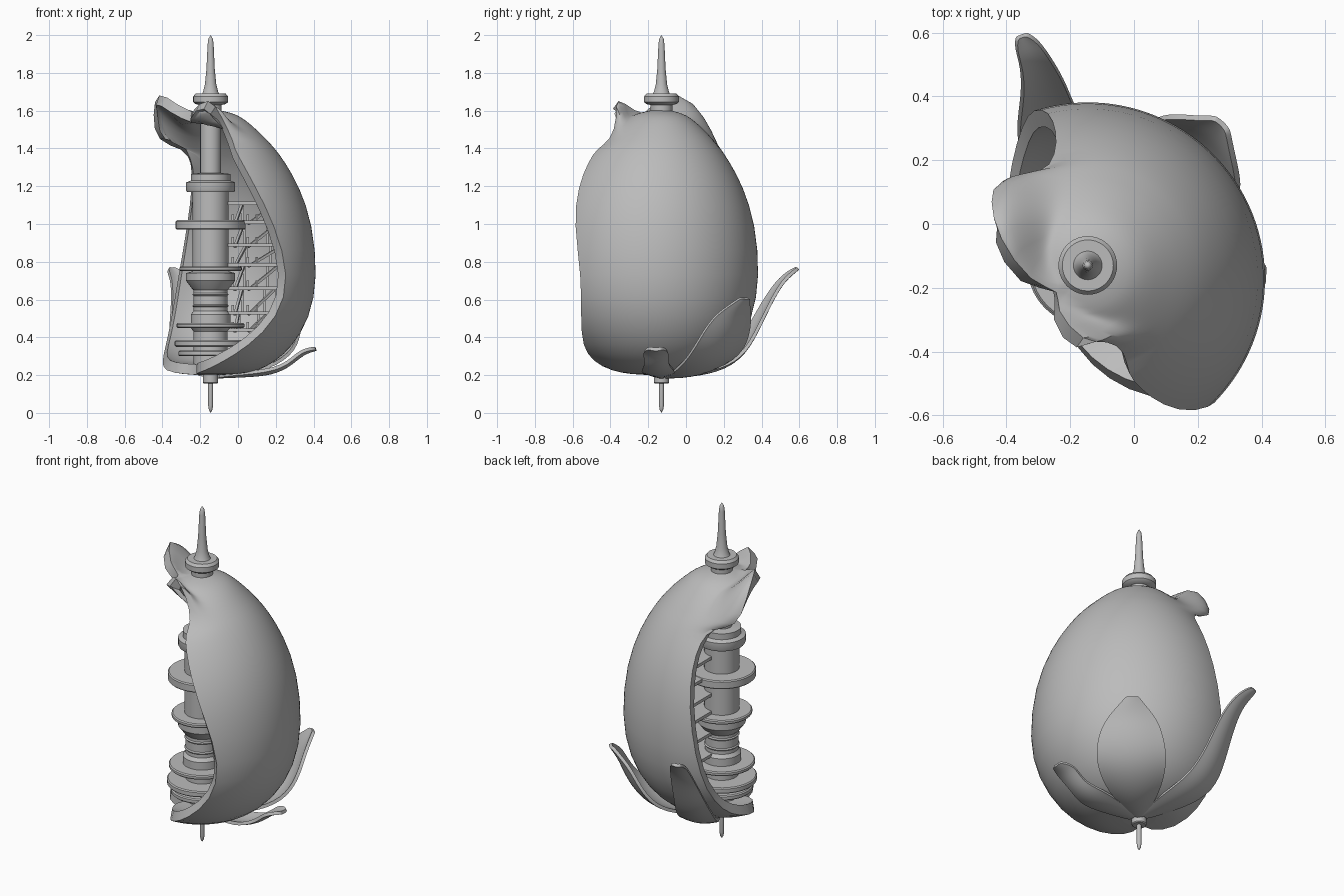
import bpy, bmesh, math
from mathutils import Vector, Matrix

cube = bpy.data.objects.get("Cube")
if cube:
    bpy.data.objects.remove(cube)

AXIS = Vector((-0.145, -0.13, 0))

grey = bpy.data.materials.new("plain grey")
grey.use_nodes = True
grey.diffuse_color = (0.5, 0.5, 0.5, 1)
grey.node_tree.nodes["Principled BSDF"].inputs["Base Color"].default_value = (0.5, 0.5, 0.5, 1)


def polar(radius, degrees, z):
    t = math.radians(degrees)
    return AXIS + Vector((radius * math.cos(t), radius * math.sin(t), z))


def finish(name, bm, subdivide=0, thickness=0, angle=35):
    bmesh.ops.remove_doubles(bm, verts=bm.verts, dist=0.0005)
    mesh = bpy.data.meshes.new(name)
    bm.to_mesh(mesh)
    bm.free()
    obj = bpy.data.objects.new(name, mesh)
    bpy.context.collection.objects.link(obj)
    mesh.materials.append(grey)
    bpy.ops.object.select_all(action="DESELECT")
    obj.select_set(True)
    bpy.context.view_layer.objects.active = obj
    if subdivide:
        obj.modifiers.new("smooth", "SUBSURF").levels = subdivide
    if thickness:
        solid = obj.modifiers.new("thickness", "SOLIDIFY")
        solid.thickness = thickness
        solid.offset = -1
    # Apply the modifiers first so that rims stay sharp
    if subdivide or thickness:
        bpy.ops.object.convert(target="MESH")
    bpy.ops.object.shade_smooth_by_angle(angle=math.radians(angle))


def sheet(name, rows, **options):
    """Skin a grid of points, row by row."""
    bm = bmesh.new()
    grid = [[bm.verts.new(p) for p in row] for row in rows]
    for low, high in zip(grid, grid[1:]):
        for j in range(len(low) - 1):
            bm.faces.new((low[j], low[j + 1], high[j + 1], high[j]))
    finish(name, bm, **options)


def lathe(name, profile, sides=40):
    """Turn (radius, z) points around the core axis."""
    step = 360 / sides
    sheet(name, [[polar(max(r, 0.0001), j * step, z) for j in range(sides + 1)]
                 for r, z in profile])


def disc(name, radius, low, high):
    e = 0.006
    lathe(name, [(0, low), (radius - e, low), (radius, low + e),
                 (radius, high - e), (radius - e, high), (0, high)])


def bar(name, start, end, width):
    direction = end - start
    bm = bmesh.new()
    bmesh.ops.create_cube(bm, size=1)
    place = Matrix.Translation((start + end) / 2) @ direction.to_track_quat("Z", "Y").to_matrix().to_4x4()
    bm.transform(place @ Matrix.Diagonal((width, width, direction.length, 1)))
    finish(name, bm)


# Split shell: height, radius, opening start and end angle
SHELL = [
    (0.20, 0.05, -135, 225), (0.205, 0.15, -125, 210), (0.22, 0.24, -98, 178),
    (0.27, 0.33, -80, 143), (0.35, 0.42, -65, 126), (0.50, 0.51, -50, 115),
    (0.72, 0.55, -45, 109), (1.00, 0.525, -54, 104), (1.20, 0.455, -62, 103),
    (1.33, 0.38, -67, 106), (1.40, 0.33, -70, 116), (1.44, 0.295, -66, 137),
    (1.50, 0.235, -75, 146), (1.55, 0.18, -92, 162), (1.575, 0.14, -130, 200),
    (1.59, 0.10, -135, 225), (1.60, 0.055, -135, 225)]
# Torn edges by shell row: outward and upward curl of the front and back edge
CURL = {
    11: (-0.03, 0, 0.11, -0.01),
    12: (-0.02, 0.06, 0.14, 0.08),
    13: (0.05, 0.14, 0.12, 0.17),
    14: (0.02, 0.01, 0.04, 0.05)}
COLUMNS = 44
shell_rows = []
for i, (z, r, a, b) in enumerate(SHELL):
    front_out, front_up, back_out, back_up = CURL.get(i, (0, 0, 0, 0))
    row = []
    for j in range(COLUMNS + 1):
        t = a + (b - a) * j / COLUMNS
        front = math.exp(-((t - a) / 16) ** 2)
        back = math.exp(-((t - b) / 20) ** 2)
        radius = r * (1.03 - 0.08 * math.sin(math.radians(t))) + front_out * front + back_out * back
        row.append(polar(radius, t, z + front_up * front + back_up * back))
    shell_rows.append(row)
sheet("split_shell", shell_rows, subdivide=1, thickness=0.055, angle=40)

# Central column
lathe("core_column", [
    (0, 0.2), (0.09, 0.2), (0.09, 0.43), (0.105, 0.45), (0.105, 0.52), (0.09, 0.54),
    (0.09, 0.65), (0.1, 0.66), (0.13, 0.70), (0.13, 0.74), (0.095, 0.75),
    (0.095, 1.17), (0.125, 1.17), (0.13, 1.18), (0.13, 1.22), (0.105, 1.23),
    (0.105, 1.265), (0.055, 1.27), (0.055, 1.58), (0, 1.58)])

# Round plates along the column
for label, radius, low, high in [
        ("upper", 0.185, 0.97, 1.02), ("middle", 0.165, 0.75, 0.775),
        ("lower", 0.18, 0.45, 0.475), ("base", 0.19, 0.35, 0.385),
        ("bottom", 0.17, 0.30, 0.33)]:
    disc(label + "_plate", radius, low, high)
for z in (0.56, 0.62):
    disc("column_ring", 0.096, z, z + 0.014)

# Top collar and spike
lathe("top_spike", [
    (0, 1.565), (0.05, 1.565), (0.058, 1.575), (0.058, 1.63), (0.08, 1.635), (0.092, 1.645),
    (0.092, 1.675), (0.08, 1.69), (0.045, 1.69), (0.04, 1.70), (0.03, 1.74), (0.022, 1.82),
    (0.016, 1.95), (0.012, 1.98), (0, 2.0)])

# Bottom socket and pin
lathe("bottom_pin", [
    (0, 0), (0.009, 0.015), (0.013, 0.04), (0.013, 0.155), (0.035, 0.155),
    (0.04, 0.16), (0.04, 0.2), (0.06, 0.205), (0, 0.22)])

# Inner floors with posts and braces
LEVELS = [(0.43, 0.36), (0.52, 0.40), (0.65, 0.42), (0.775, 0.44), (0.88, 0.42), (1.0, 0.40), (1.1, 0.36)]
for z, radius in LEVELS:
    sheet("inner_floor", [[polar(r, t, z) for t in range(-15, 91, 7)] for r in (0.08, radius)],
          thickness=0.018)
for (z, radius), (top, _) in zip(LEVELS, LEVELS[1:]):
    for t in range(-10, 90, 24):
        bar("floor_post", polar(radius - 0.04, t, z), polar(radius - 0.04, t, top), 0.014)
        bar("railing_post", polar(0.25, t, z), polar(0.25, t, z + 0.05), 0.012)
    for t in (5, 50):
        bar("floor_brace", polar(0.2, t, z), polar(radius - 0.05, t + 12, top), 0.014)


def leaf(name, points):
    """Cupped leaf along (x, y, z, half width) points."""
    rows = []
    heading = Vector(points[-1][:2]) - Vector(points[0][:2])
    side = Vector((heading.y, -heading.x, 0)).normalized()
    for i, (x, y, z, w) in enumerate(points):
        before, after = points[max(i - 1, 0)], points[min(i + 1, len(points) - 1)]
        along = (Vector(after[:3]) - Vector(before[:3])).normalized()
        normal = side.cross(along).normalized()
        rows.append([Vector((x, y, z)) + side * w * s + normal * w * 0.22 * s * s
                     for s in (-1, -0.5, 0, 0.5, 1)])
    sheet(name, rows, subdivide=2, thickness=0.018, angle=50)


# Leaves under the shell
leaf("long_leaf", [
    (-0.14, -0.08, 0.2, 0.03), (-0.19, 0.12, 0.215, 0.09), (-0.26, 0.27, 0.28, 0.11),
    (-0.28, 0.36, 0.43, 0.085), (-0.285, 0.43, 0.58, 0.065), (-0.305, 0.50, 0.70, 0.045),
    (-0.335, 0.56, 0.75, 0.035), (-0.35, 0.585, 0.77, 0.015)])
leaf("broad_leaf", [
    (-0.12, -0.1, 0.2, 0.03), (0.03, 0.04, 0.2, 0.13), (0.16, 0.17, 0.28, 0.19),
    (0.22, 0.23, 0.41, 0.175), (0.24, 0.26, 0.51, 0.13), (0.26, 0.29, 0.575, 0.06),
    (0.27, 0.31, 0.61, 0.03)])
leaf("small_leaf", [
    (-0.1, -0.13, 0.2, 0.03), (0.05, -0.14, 0.205, 0.07), (0.18, -0.15, 0.215, 0.09),
    (0.27, -0.155, 0.26, 0.05), (0.34, -0.16, 0.325, 0.07), (0.41, -0.16, 0.345, 0.03)])
